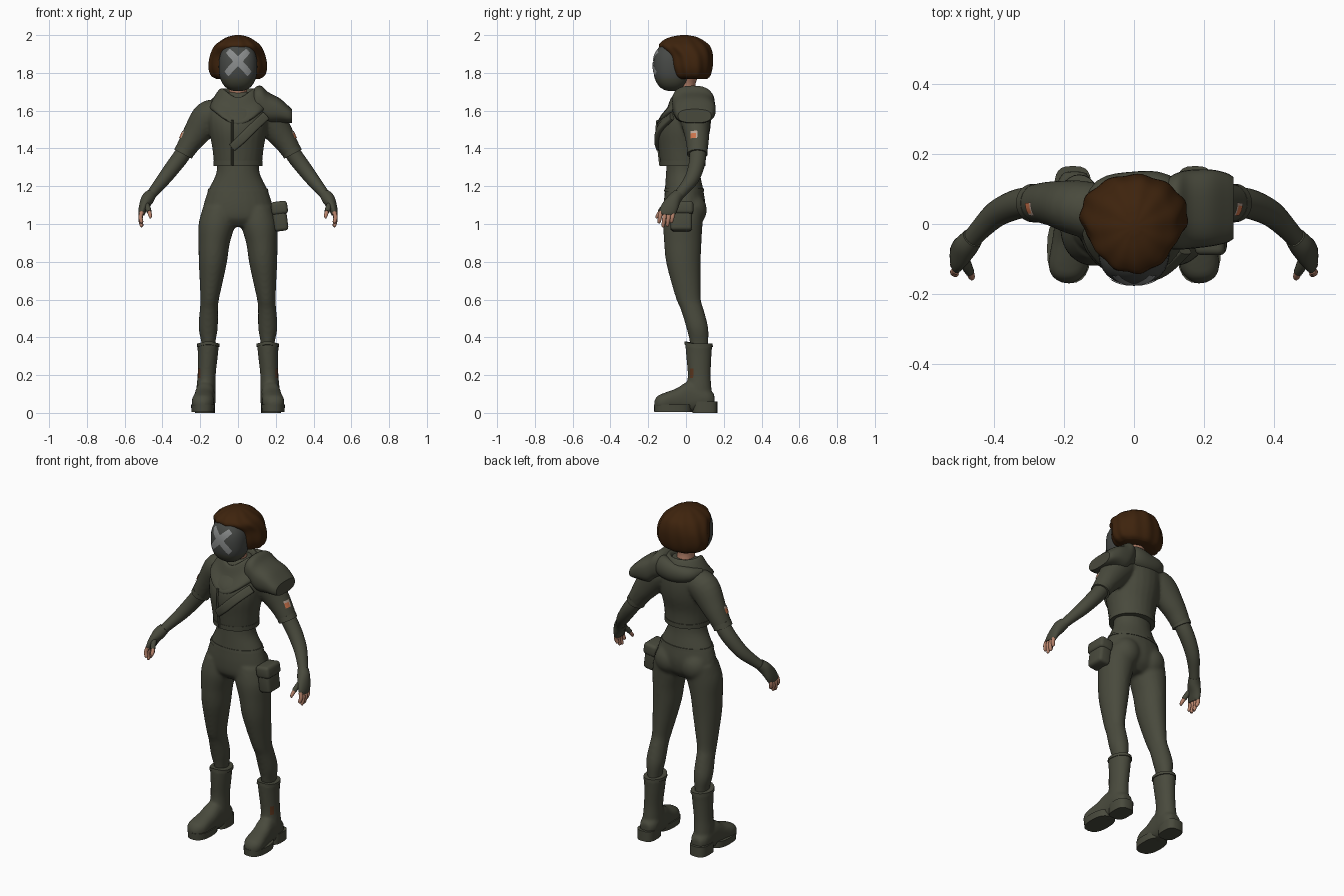
import bpy, bmesh, math
from mathutils import Vector, Matrix

cube = bpy.data.objects.get("Cube")
if cube:
    bpy.data.objects.remove(cube, do_unlink=True)


def material(name, r, g, b):
    m = bpy.data.materials.new(name)
    m.use_nodes = True
    m.diffuse_color = (r, g, b, 1)
    m.node_tree.nodes["Principled BSDF"].inputs["Base Color"].default_value = (r, g, b, 1)
    return m


OLIVE = material("olive cloth", .066, .068, .046)
HAIR = material("brown hair", .048, .017, .004)
SKIN = material("skin", .48, .23, .15)
MASK = material("grey mask", .062, .066, .061)
PALE = material("pale grey paint", .25, .26, .26)
ORANGE = material("orange patch", .6, .17, .07)
CREAM = material("cream patch", .5, .38, .31)
RUST = material("brown boot mark", .1, .035, .012)

X, Y, Z = Vector((1, 0, 0)), Vector((0, 1, 0)), Vector((0, 0, 1))
FRAMES = {"up": (X, Y), "across": (Y, Z), "along": (X, Z)}


def smooth_rings(rings, steps=4):
    """Catmull-Rom interpolation between the given sections."""
    rings = [Vector(tuple(r) + (0,) * (6 - len(r))) for r in rings]
    out, last = [], len(rings) - 1
    for i in range(last):
        a, b, c, d = (rings[min(max(i + k, 0), last)] for k in (-1, 0, 1, 2))
        for j in range(steps):
            t = j / steps
            out.append(b + t / 2 * ((c - a) + t * (2 * a - 5 * b + 4 * c - d + t * (3 * (b - c) + d - a))))
    return out + [rings[-1]]


def loft(bm, rings, frame="path", both=False, n=24, power=2, wave=0):
    """Rings are x, y, z, half width, half depth and an optional front dip."""
    rings = smooth_rings(rings)
    for side in (1, -1) if both else (1,):
        loops = []
        for i, ring in enumerate(rings):
            centre = Vector(ring[:3])
            if frame == "path":
                ahead = Vector(rings[min(i + 1, len(rings) - 1)][:3])
                behind = Vector(rings[max(i - 1, 0)][:3])
                tangent = (ahead - behind).normalized()
                v = (Y - tangent * tangent.y).normalized()
                u = v.cross(tangent)
            else:
                u, v = FRAMES[frame]
            loop = []
            for k in range(n):
                angle = math.tau * k / n
                c, s = math.cos(angle), math.sin(angle)
                grow = 1 + wave * math.sin(11 * angle + ring[2] * 9)
                p = centre + u * ring[3] * grow * math.copysign(abs(c) ** (2 / power), c)
                p += v * ring[4] * grow * math.copysign(abs(s) ** (2 / power), s)
                p.z -= ring[5] * max(0, -s) ** 3
                loop.append(bm.verts.new((p.x * side, p.y, p.z)))
            loops.append(loop)
        for low, high in zip(loops, loops[1:]):
            for k in range(n):
                m = (k + 1) % n
                bm.faces.new((low[k], low[m], high[m], high[k]))
        bm.faces.new(loops[0][::-1])
        bm.faces.new(loops[-1])


def ball(bm, centre, size):
    matrix = Matrix.Translation(centre) @ Matrix.Diagonal((*size, 1))
    bmesh.ops.create_uvsphere(bm, u_segments=32, v_segments=20, radius=1, matrix=matrix)


def finish(name, bm, *mats, voxel=0, closed=True):
    if closed:
        bmesh.ops.recalc_face_normals(bm, faces=bm.faces)
    mesh = bpy.data.meshes.new(name)
    bm.to_mesh(mesh)
    bm.free()
    for m in mats:
        mesh.materials.append(m)
    ob = bpy.data.objects.new(name, mesh)
    bpy.context.collection.objects.link(ob)
    bpy.ops.object.select_all(action="DESELECT")
    ob.select_set(True)
    bpy.context.view_layer.objects.active = ob
    bpy.ops.object.shade_smooth_by_angle(angle=math.radians(42))
    if voxel:
        blend = ob.modifiers.new("blend", "REMESH")
        blend.mode, blend.voxel_size, blend.use_smooth_shade = "VOXEL", voxel, True
        relax = ob.modifiers.new("relax", "SMOOTH")
        relax.iterations = 5
    return ob


def part(name, mat, rings, **options):
    bm = bmesh.new()
    loft(bm, rings, **options)
    return finish(name, bm, mat)


def plate(name, target, centre, normal, size, mats, roll=0, rule=None):
    """A thin painted panel wrapped onto another part."""
    bm = bmesh.new()
    bmesh.ops.create_grid(bm, x_segments=10, y_segments=10, size=.5)
    for f in bm.faces:
        f.material_index = rule(f.calc_center_median()) if rule else 0
    turn = Vector(normal).to_track_quat("Z", "Y").to_matrix().to_4x4()
    bm.transform(Matrix.Translation(centre) @ turn @ Matrix.Rotation(roll, 4, "Z") @ Matrix.Diagonal((*size, 1, 1)))
    ob = finish(name, bm, *mats, closed=False)
    wrap = ob.modifiers.new("wrap", "SHRINKWRAP")
    wrap.target, wrap.wrap_mode, wrap.offset = target, "ABOVE_SURFACE", .004


# Trousers: waist and hips blended with both legs
bm = bmesh.new()
loft(bm, [(0, -.015, 1.36, .112, .085), (0, -.016, 1.27, .115, .09), (0, -.01, 1.18, .157, .102),
          (0, -.008, 1.1, .183, .11), (0, -.012, 1.03, .19, .1), (0, -.015, .985, .13, .06)], frame="up")
loft(bm, [(.1, -.005, 1.09, .085, .1), (.112, -.016, 1, .097, .104), (.126, -.017, .9, .083, .099),
          (.133, -.014, .8, .075, .092), (.141, -.002, .7, .062, .079), (.15, .014, .6, .049, .065),
          (.154, .032, .55, .048, .061), (.158, .06, .45, .051, .058), (.157, .07, .36, .036, .048),
          (.158, .07, .25, .036, .045)], frame="up", both=True)
for side in (1, -1):
    ball(bm, (.085 * side, .035, 1.075), (.082, .075, .085))
finish("trousers", bm, OLIVE, voxel=.01)
part("waistband", OLIVE, [(0, -.01, 1.172, .163, .106), (0, -.01, 1.188, .156, .104)], frame="up", n=40)

# Cropped jacket with short sleeves
bm = bmesh.new()
loft(bm, [(0, -.017, 1.315, .127, .118), (0, -.02, 1.4, .136, .126), (0, -.015, 1.49, .152, .142),
          (0, -.005, 1.56, .158, .138), (0, .015, 1.62, .152, .112), (0, .02, 1.67, .115, .085),
          (0, .015, 1.7, .07, .06)], frame="up")
loft(bm, [(.09, .03, 1.59, .07, .08), (.155, .045, 1.565, .088, .08), (.22, .057, 1.48, .072, .067),
          (.255, .06, 1.43, .06, .06), (.288, .06, 1.375, .052, .053)], both=True)
jacket = finish("jacket", bm, OLIVE, voxel=.009)
part("jacket_hem", OLIVE, [(0, -.017, 1.308, .13, .12), (0, -.017, 1.335, .131, .121)], frame="up", n=40)
part("jacket_placket", OLIVE, [(-.03, -.145, 1.55, .006, .012), (-.03, -.15, 1.48, .006, .012),
                               (-.03, -.14, 1.4, .006, .012), (-.03, -.13, 1.31, .006, .012)], n=12)
bm = bmesh.new()
loft(bm, [(.278, .06, 1.395, .053, .055), (.291, .06, 1.37, .053, .055)], both=True)
finish("sleeve_cuffs", bm, OLIVE)
part("chest_strap", OLIVE, [(.145, -.075, 1.57, .024, .013), (.08, -.135, 1.51, .024, .013),
                            (.02, -.155, 1.45, .024, .013), (-.03, -.145, 1.405, .022, .013)], power=4)

# Wrapped collar, hood folded behind the neck, and cape over the left shoulder
part("collar", OLIVE, [(0, .01, 1.66, .058, .058, .03), (0, .01, 1.708, .075, .073, .045),
                       (0, .01, 1.715, .096, .09, .05), (0, .01, 1.67, .128, .117, .07),
                       (0, -.005, 1.62, .15, .147, .08), (0, -.005, 1.6, .14, .136, .08)], frame="up", n=40)
part("folded_hood", OLIVE, [(-.125, .03, 1.65, .02, .02), (-.085, .09, 1.645, .042, .04), (0, .108, 1.64, .055, .042),
                            (.08, .1, 1.655, .06, .045), (.13, .05, 1.67, .04, .04)])
part("shoulder_cape", OLIVE, [(.075, .03, 1.64, .08, .06), (.095, .03, 1.65, .1, .077), (.125, .037, 1.645, .11, .085),
                              (.16, .042, 1.615, .113, .083), (.22, .046, 1.6, .11, .066),
                              (.265, .046, 1.58, .1, .047), (.285, .046, 1.572, .088, .036)],
     frame="across", n=32, power=2.6)

# Arms, fingerless gloves and fingers
bm = bmesh.new()
loft(bm, [(.24, .06, 1.45, .04, .042), (.3, .062, 1.36, .043, .044), (.345, .053, 1.3, .041, .042),
          (.395, .028, 1.235, .036, .038), (.44, -.015, 1.18, .029, .031), (.475, -.055, 1.135, .025, .027)], both=True)
finish("arms", bm, OLIVE)
bm = bmesh.new()
loft(bm, [(.462, -.04, 1.155, .03, .031), (.48, -.062, 1.13, .034, .036), (.498, -.083, 1.095, .026, .044),
          (.508, -.097, 1.065, .02, .044), (.511, -.1, 1.048, .015, .04)], both=True)
loft(bm, [(.49, -.09, 1.115, .016, .016), (.478, -.122, 1.085, .015, .015), (.47, -.138, 1.065, .013, .013)],
     both=True, n=12)
finish("gloves", bm, OLIVE)
bm = bmesh.new()
for finger, reach in enumerate((.05, .07, .066, .048)):
    y = -.133 + finger * .022
    loft(bm, [(.509, y, 1.065, .011, .011), (.516, y - .005, 1.06 - reach * .5, .011, .011),
              (.51, y - .01, 1.06 - reach, .009, .009), (.508, y - .011, 1.055 - reach, .003, .003)], both=True, n=10)
loft(bm, [(.472, -.132, 1.07, .011, .011), (.465, -.15, 1.045, .01, .01), (.464, -.158, 1.03, .004, .004)],
     both=True, n=10)
finish("fingers", bm, SKIN)

# Boots: shaft blended with foot, plus sole and heel
bm = bmesh.new()
loft(bm, [(.158, .067, .36, .057, .072, -.012), (.16, .068, .3, .053, .067), (.166, .07, .2, .048, .061),
          (.17, .068, .12, .051, .068), (.17, .07, .05, .05, .07)], frame="up", both=True)
loft(bm, [(.17, .15, .07, .03, .03), (.17, .11, .075, .052, .055), (.174, .02, .085, .052, .082),
          (.181, -.05, .07, .054, .06), (.187, -.115, .058, .058, .048), (.19, -.15, .052, .044, .038),
          (.19, -.168, .046, .018, .018)], frame="along", both=True, power=2.4)
boots = finish("boots", bm, OLIVE, voxel=.008)
bm = bmesh.new()
loft(bm, [(.157, .067, .35, .06, .075, -.012), (.157, .067, .367, .059, .074, -.012)], frame="up", both=True)
finish("boot_tops", bm, OLIVE)
bm = bmesh.new()
loft(bm, [(.186, -.07, .006, .06, .098), (.186, -.07, .045, .063, .1)], frame="up", both=True, power=2.5)
loft(bm, [(.175, .1, 0, .052, .066), (.175, .1, .06, .053, .066)], frame="up", both=True, power=3)
finish("boot_soles", bm, OLIVE)

# Hip pouch with flap
for name, centre, size in (("pouch", (.222, -.025, 1.035), (.075, .115, .145)),
                           ("pouch_flap", (.219, -.025, 1.085), (.087, .128, .07))):
    bm = bmesh.new()
    bmesh.ops.create_cube(bm, size=1, matrix=Matrix.Translation(centre) @ Matrix.Rotation(-.13, 4, "Y")
                          @ Matrix.Diagonal((*size, 1)))
    bmesh.ops.bevel(bm, geom=bm.edges[:], offset=.018, segments=3, affect="EDGES", profile=.5)
    finish(name, bm, OLIVE)

# Neck and jaw
part("neck", SKIN, [(0, .01, 1.6, .055, .055), (0, .005, 1.68, .048, .05), (0, -.005, 1.74, .05, .055),
                    (0, -.005, 1.8, .07, .08)], frame="up")

# Face mask: rounded box form with an olive chin cover
bm = bmesh.new()
ball(bm, (0, 0, 0), (1, 1, 1))
for v in bm.verts:
    v.co /= sum(abs(c) ** 2.4 for c in v.co) ** (1 / 2.4)
    v.co = (v.co.x * .102, v.co.y * .1 - .073, v.co.z * .13 + 1.833)
for f in bm.faces:
    f.material_index = int(f.calc_center_median().z < 1.765)
mask = finish("face_mask", bm, MASK, OLIVE)
for name, roll in (("mask_bar_rising", .82), ("mask_bar_falling", -.82)):
    plate(name, mask, (0, -.16, 1.86), (0, -1, 0), (.18, .034), [PALE], roll)

# Wavy bobbed hair
part("hair", HAIR, [(0, .03, 1.768, .112, .08), (0, .027, 1.785, .14, .1), (0, .025, 1.83, .154, .114),
                    (0, .02, 1.89, .146, .121), (0, -.007, 1.94, .124, .134), (0, -.014, 1.97, .09, .108),
                    (0, -.012, 1.99, .055, .068), (0, -.01, 2, .015, .018)], frame="up", n=88, wave=.022)

# Sleeve patches and boot marks
for label, s in (("left", 1), ("right", -1)):
    plate(label + "_sleeve_patch", jacket, (.302 * s, .04, 1.475), (.84 * s, -.1, .53), (.042, .042),
          [ORANGE, CREAM], rule=lambda c: int(c.y > .2 or c.x > .3))
    plate(label + "_boot_mark", boots, (.205 * s, .03, .21), (.75 * s, -.65, 0), (.022, .05), [RUST])
